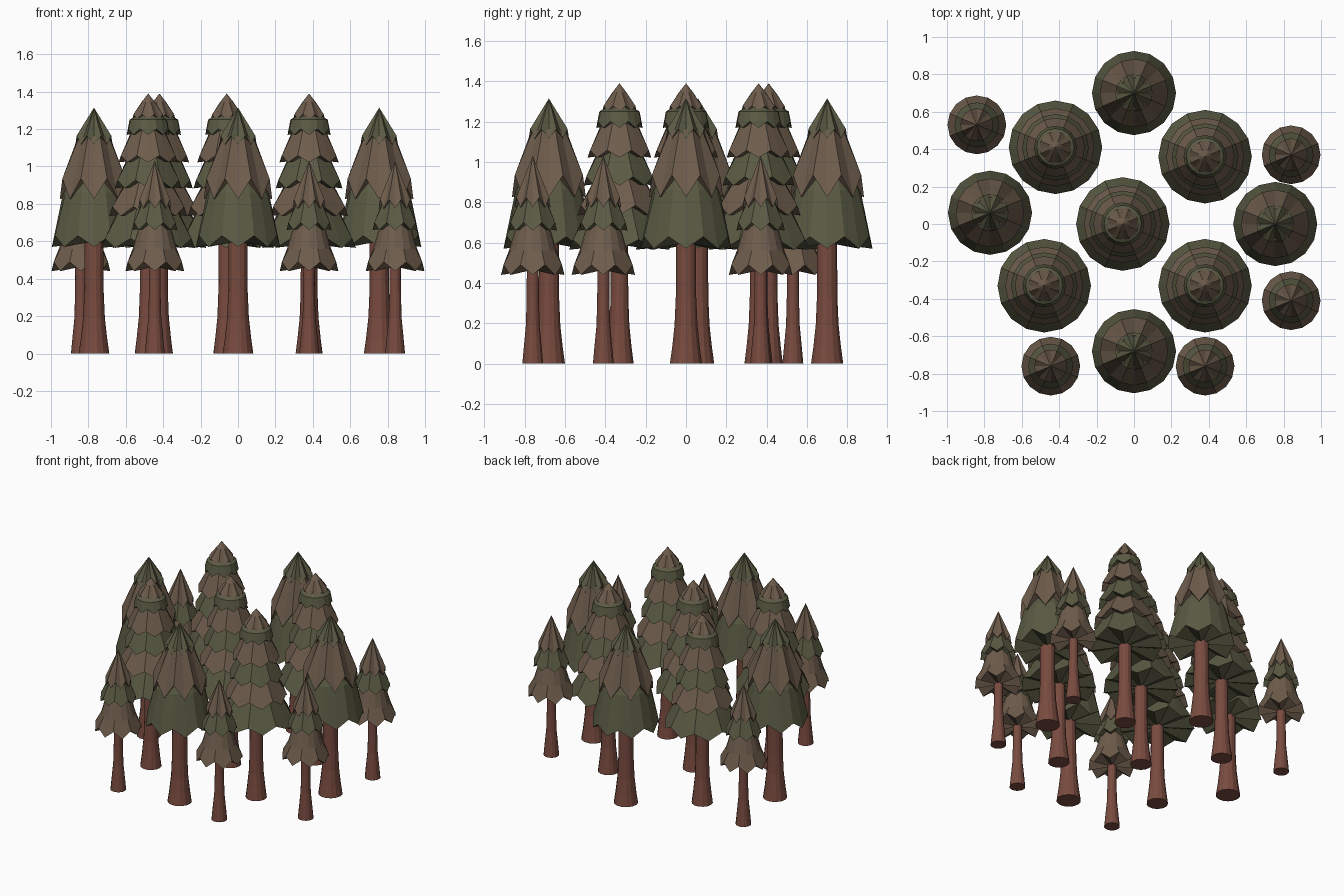
import bpy, bmesh
from math import pi, cos, sin

if "Cube" in bpy.data.objects:
    bpy.data.objects.remove(bpy.data.objects["Cube"])


def material(name, color):
    m = bpy.data.materials.new(name)
    m.diffuse_color = (*color, 1)
    m.use_nodes = True
    m.node_tree.nodes["Principled BSDF"].inputs["Base Color"].default_value = m.diffuse_color
    return m


BROWN = material("brown_foliage", (0.155, 0.108, 0.072))
GREEN = material("green_foliage", (0.102, 0.102, 0.057))
BARK = material("bark", (0.19, 0.07, 0.05))


def ring(bm, r, z, n, jag=0.0):
    # alternate vertices drop and rise to make a zigzag rim
    return [bm.verts.new((r * cos(2 * pi * i / n), r * sin(2 * pi * i / n),
                          z + (jag if i % 2 else -jag))) for i in range(n)]


def bridge(bm, low, high):
    n = len(low)
    for i in range(n):
        j = (i + 1) % n
        bm.faces.new((low[i], low[j], high[j], high[i]))


def fan(bm, loop, z, down=False):
    c = bm.verts.new((0, 0, z))
    for i in range(len(loop)):
        a, b = loop[i], loop[(i + 1) % len(loop)]
        bm.faces.new((b, a, c) if down else (a, b, c))


def to_mesh(bm, name, mat):
    me = bpy.data.meshes.new(name)
    bmesh.ops.recalc_face_normals(bm, faces=bm.faces[:])
    bm.to_mesh(me)
    bm.free()
    me.materials.append(mat)
    return me


def trunk(name, base, neck, top):
    bm = bmesh.new()
    n = 14
    rings = [ring(bm, r, z, n) for r, z in
             ((base, 0), (base * .86, .08), (neck * 1.12, .19), (neck, .33), (neck * .97, top))]
    for lo, hi in zip(rings, rings[1:]):
        bridge(bm, lo, hi)
    fan(bm, rings[0], 0, True)
    fan(bm, rings[-1], top)
    return to_mesh(bm, name, BARK)


def tier(name, mat, rim_r, rim_z, jag, profile, n=16):
    # zigzag skirt; profile climbs from the rim to a cap or an apex (radius 0)
    bm = bmesh.new()
    rim = ring(bm, rim_r, rim_z, n, jag)
    fan(bm, rim, rim_z, True)
    low = rim
    for r, z in profile:
        if r == 0:
            fan(bm, low, z)
            break
        high = ring(bm, r, z, n)
        bridge(bm, low, high)
        low = high
    else:
        fan(bm, low, profile[-1][1])
    return to_mesh(bm, name, mat)


# tall tree: six tiers
tall = [
    trunk("tall_trunk", .072, .045, .62),
    tier("tall_tier_1", GREEN, .25, .59, .025, [(.145, .80)]),
    tier("tall_tier_2", BROWN, .208, .76, .025, [(.115, .93)]),
    tier("tall_tier_3", GREEN, .178, .905, .022, [(.105, 1.06)]),
    tier("tall_tier_4", BROWN, .158, 1.04, .018, [(.085, 1.20)]),
    tier("tall_tier_5", GREEN, .115, 1.185, .016, [(.10, 1.25), (.06, 1.275)]),
    tier("tall_tier_6", BROWN, .085, 1.265, .014, [(.035, 1.345), (0, 1.39)]),
]
# broad tree: three tiers
broad = [
    trunk("broad_trunk", .082, .052, .64),
    tier("broad_tier_1", GREEN, .225, .60, .03, [(.165, .86), (.12, .95)]),
    tier("broad_tier_2", BROWN, .183, .88, .055, [(.085, 1.16)]),
    tier("broad_tier_3", GREEN, .10, 1.14, .025, [(0, 1.315)]),
]
# small tree: three tiers
small = [
    trunk("small_trunk", .053, .031, .49),
    tier("small_tier_1", BROWN, .157, .465, .025, [(.118, .56), (.078, .70)]),
    tier("small_tier_2", GREEN, .12, .68, .02, [(.06, .83)]),
    tier("small_tier_3", BROWN, .088, .80, .025, [(0, 1.03)]),
]

# plant every kind at its spots
layout = [
    (tall, [(-.06, 0), (-.42, .41), (.38, .36), (-.48, -.33), (.38, -.33)]),
    (broad, [(0, .70), (-.77, .06), (.755, 0), (0, -.68)]),
    (small, [(-.84, .53), (.84, .37), (.84, -.41), (.38, -.76), (-.445, -.76)]),
]
for parts, spots in layout:
    for x, y in spots:
        for me in parts:
            ob = bpy.data.objects.new(me.name, me)
            ob.location = (x, y, 0)
            bpy.context.collection.objects.link(ob)
